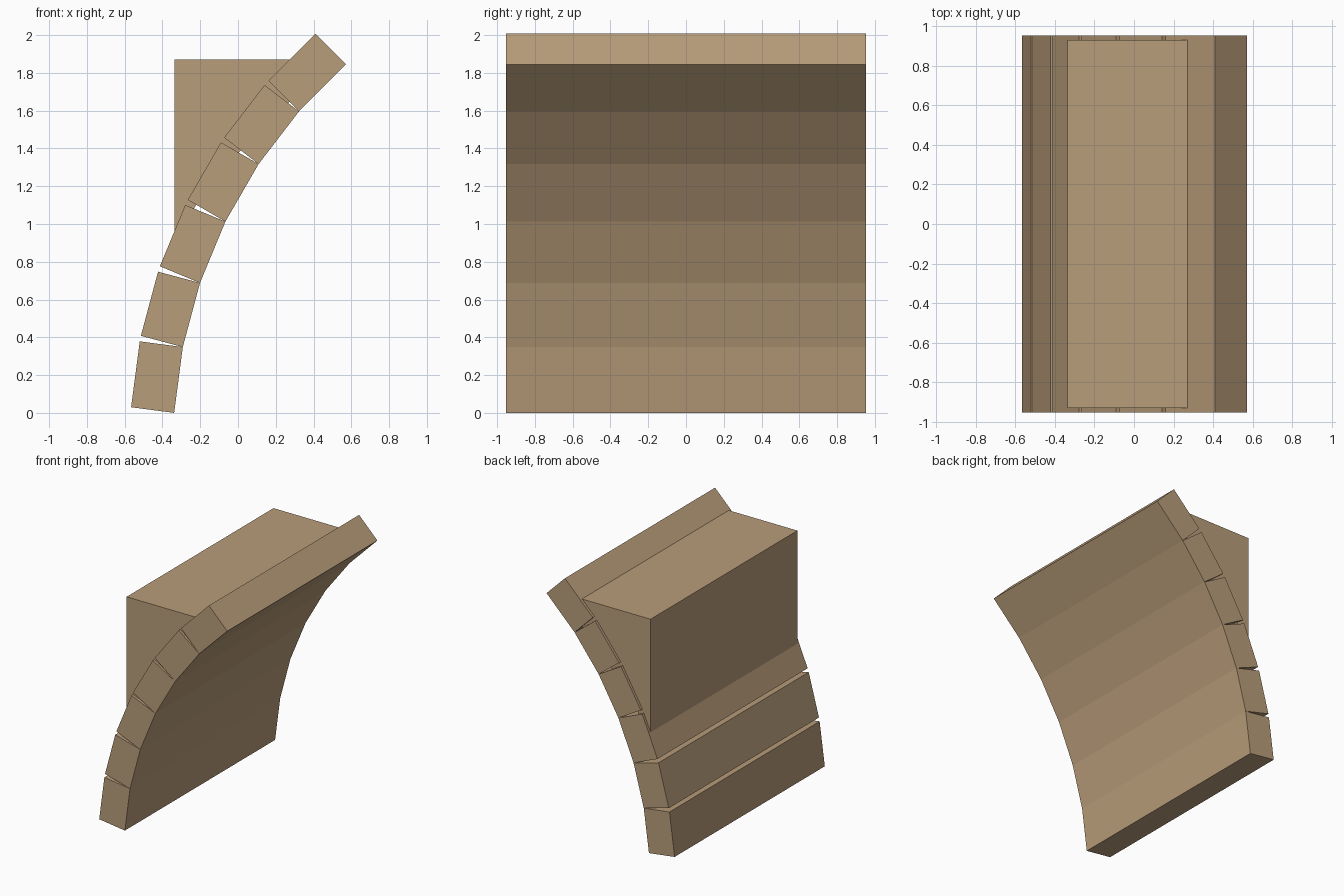
import bpy, bmesh, math

if "Cube" in bpy.data.objects:
    bpy.data.objects.remove(bpy.data.objects["Cube"])

# One warm plaster-brown colour
tan = bpy.data.materials.new("warm_tan")
tan.diffuse_color = (0.485, 0.337, 0.195, 1)
tan.use_nodes = True
tan.node_tree.nodes["Principled BSDF"].inputs["Base Color"].default_value = tan.diffuse_color


def prism(name, profile, half_depth):
    """Extrude an (x, z) profile along y, centred on y = 0."""
    bm = bmesh.new()
    face = bm.faces.new([bm.verts.new((x, -half_depth, z)) for x, z in profile])
    ext = bmesh.ops.extrude_face_region(bm, geom=[face])
    moved = [g for g in ext["geom"] if isinstance(g, bmesh.types.BMVert)]
    bmesh.ops.translate(bm, verts=moved, vec=(0, 2 * half_depth, 0))
    bmesh.ops.recalc_face_normals(bm, faces=bm.faces)
    mesh = bpy.data.meshes.new(name)
    bm.to_mesh(mesh)
    bm.free()
    mesh.materials.append(tan)
    obj = bpy.data.objects.new(name, mesh)
    bpy.context.collection.objects.link(obj)
    return obj


# Curved wall: six slabs, each leaning 7.5 degrees further, joined at the inner edge
LENGTH, THICK = 0.3515, 0.23
x, z = -0.338, 0.0
for i in range(6):
    a = math.radians(7.5 * (i + 1))
    ux, uz = math.sin(a), math.cos(a)      # along the slab
    nx, nz = -uz * THICK, ux * THICK       # through the slab
    x2, z2 = x + ux * LENGTH, z + uz * LENGTH
    prism(f"wall_slab_{i + 1}",
          [(x, z), (x2, z2), (x2 + nx, z2 + nz), (x + nx, z + nz)], 0.953)
    x, z = x2, z2

# Backing block that fills the space behind the upper slabs
prism("backing_block",
      [(-0.337, 1.87), (-0.337, 0.93), (-0.12, 1.25),
       (0.01, 1.385), (0.265, 1.64), (0.49, 1.87)], 0.932)
